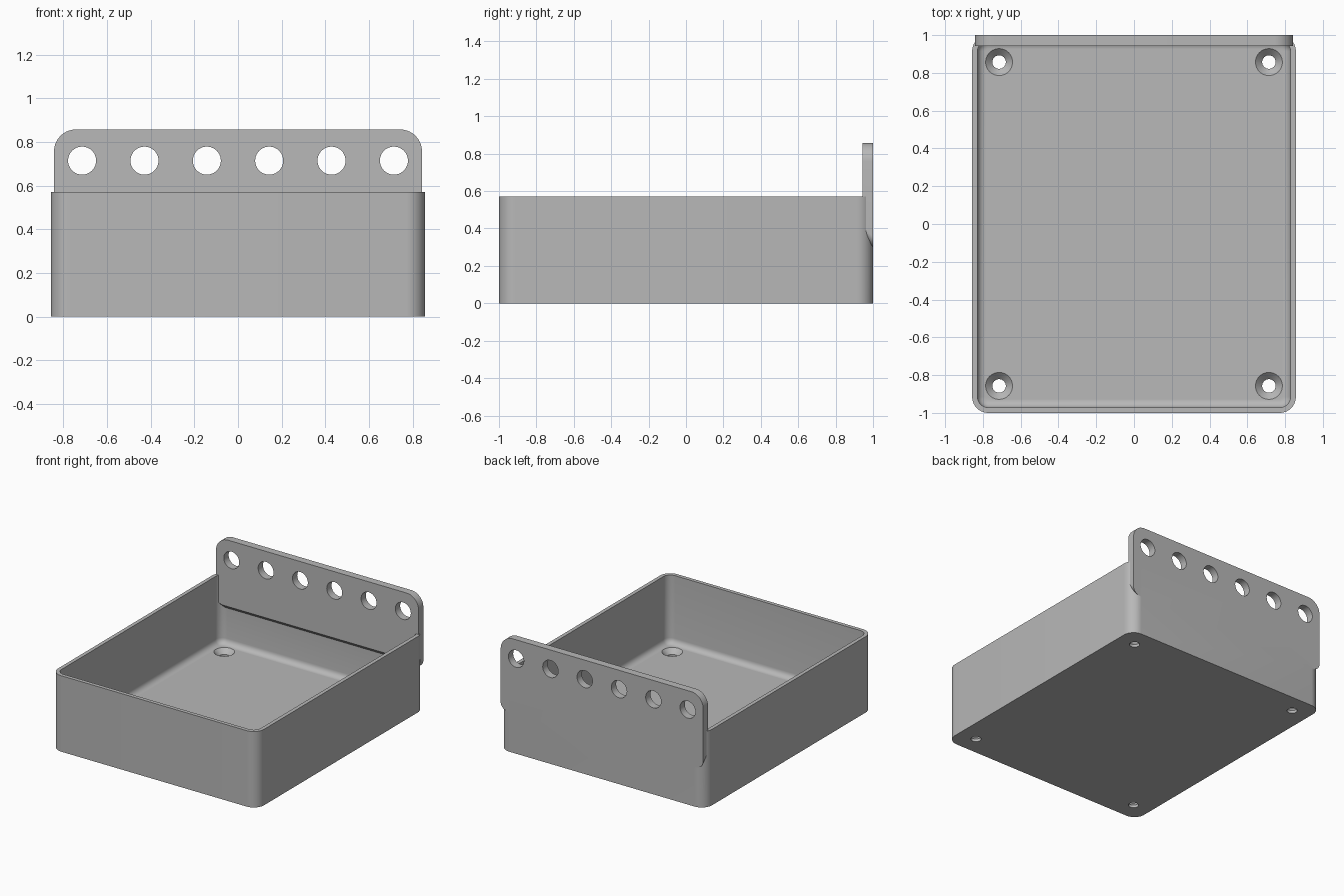
import bpy, bmesh, math
from mathutils import Matrix

if "Cube" in bpy.data.objects:
    bpy.data.objects.remove(bpy.data.objects["Cube"], do_unlink=True)

U = 1 / 70                       # design unit
HALF_X, HALF_Y = 60 * U, 70 * U
HEIGHT, WALL, FLOOR = 40 * U, 2 * U, 4 * U
PLATE_T, CORNER = 4 * U, 6 * U

grey = bpy.data.materials.new("plain_grey")
grey.use_nodes = True
colour = (0.48, 0.48, 0.48, 1)
grey.diffuse_color = colour
grey.node_tree.nodes["Principled BSDF"].inputs["Base Color"].default_value = colour


def rounded_rect(x0, x1, y0, y1, r_low, r_high, steps=10):
    """Counter-clockwise outline with separate radii for the low and high corners."""
    corners = [(x1 - r_low, y0 + r_low, r_low, 270), (x1 - r_high, y1 - r_high, r_high, 0),
               (x0 + r_high, y1 - r_high, r_high, 90), (x0 + r_low, y0 + r_low, r_low, 180)]
    pts = []
    for cx, cy, r, start in corners:
        for i in range(steps + 1):
            a = math.radians(start + 90 * i / steps)
            pts.append((cx + r * math.cos(a), cy + r * math.sin(a)))
    return pts


def finish(bm, name):
    bmesh.ops.recalc_face_normals(bm, faces=bm.faces)
    mesh = bpy.data.meshes.new(name)
    bm.to_mesh(mesh)
    bm.free()
    mesh.materials.append(grey)
    obj = bpy.data.objects.new(name, mesh)
    bpy.context.collection.objects.link(obj)
    return obj


def loft(name, rings):
    """Closed solid through matching rings of 3D points."""
    bm = bmesh.new()
    loops = [[bm.verts.new(p) for p in ring] for ring in rings]
    for a, b in zip(loops, loops[1:]):
        for i in range(len(a)):
            j = (i + 1) % len(a)
            bm.faces.new((a[i], a[j], b[j], b[i]))
    bm.faces.new(loops[0][::-1])
    bm.faces.new(loops[-1])
    return finish(bm, name)


def tray_ring(inset, z):
    r = CORNER - inset
    x, y = HALF_X - inset, HALF_Y - inset
    return [(px, py, z) for px, py in rounded_rect(-x, x, -y, y, r, r)]


def cone(name, r_low, r_high, depth, matrix):
    bm = bmesh.new()
    bmesh.ops.create_cone(bm, cap_ends=True, segments=40, radius1=r_low,
                          radius2=r_high, depth=depth, matrix=matrix)
    return finish(bm, name)


def combine(target, tool, operation):
    """Apply a boolean and discard the tool."""
    mod = target.modifiers.new("combine", 'BOOLEAN')
    mod.operation, mod.object, mod.solver = operation, tool, 'EXACT'
    bpy.context.view_layer.objects.active = target
    bpy.ops.object.modifier_apply(modifier=mod.name)
    bpy.data.objects.remove(tool, do_unlink=True)


# Tray body, hollowed with a fillet around the floor
tray = loft("tray", [tray_ring(0, 0), tray_ring(0, HEIGHT)])
fillet = 3 * U
rings = []
for i in range(7):
    a = math.radians(90 * i / 6)
    rings.append(tray_ring(WALL + fillet * (1 - math.sin(a)),
                           FLOOR + fillet * (1 - math.cos(a))))
rings.append(tray_ring(WALL, HEIGHT + 0.1))
combine(tray, loft("cavity", rings), 'DIFFERENCE')

# Hanging plate along the back, with a sloped underside
plate_rings = []
for y, bottom in ((HALF_Y - PLATE_T, 25 * U), (HALF_Y, 21 * U)):
    outline = rounded_rect(-59 * U, 59 * U, bottom, 60 * U, 4 * U, 7 * U)
    plate_rings.append([(px, y, pz) for px, pz in outline])
combine(tray, loft("plate", plate_rings), 'UNION')

# Row of round holes through the plate
for k in range(6):
    m = Matrix.Translation(((k * 20 - 50) * U, HALF_Y, 50 * U)) @ Matrix.Rotation(math.pi / 2, 4, 'X')
    combine(tray, cone("plate_hole", 4.5 * U, 4.5 * U, 0.3, m), 'DIFFERENCE')

# Countersunk screw holes in the floor corners
for sx in (-1, 1):
    for sy in (-1, 1):
        x, y = sx * 50 * U, sy * 60 * U
        combine(tray, cone("screw_hole", 2.5 * U, 2.5 * U, 0.3,
                           Matrix.Translation((x, y, 0))), 'DIFFERENCE')
        combine(tray, cone("countersink", 2.5 * U, 5 * U, 2.5 * U,
                           Matrix.Translation((x, y, FLOOR - 1.24 * U))), 'DIFFERENCE')

# Smooth curved walls, sharp rims
bpy.ops.object.select_all(action='DESELECT')
tray.select_set(True)
bpy.context.view_layer.objects.active = tray
bpy.ops.object.shade_smooth_by_angle(angle=math.radians(30))
